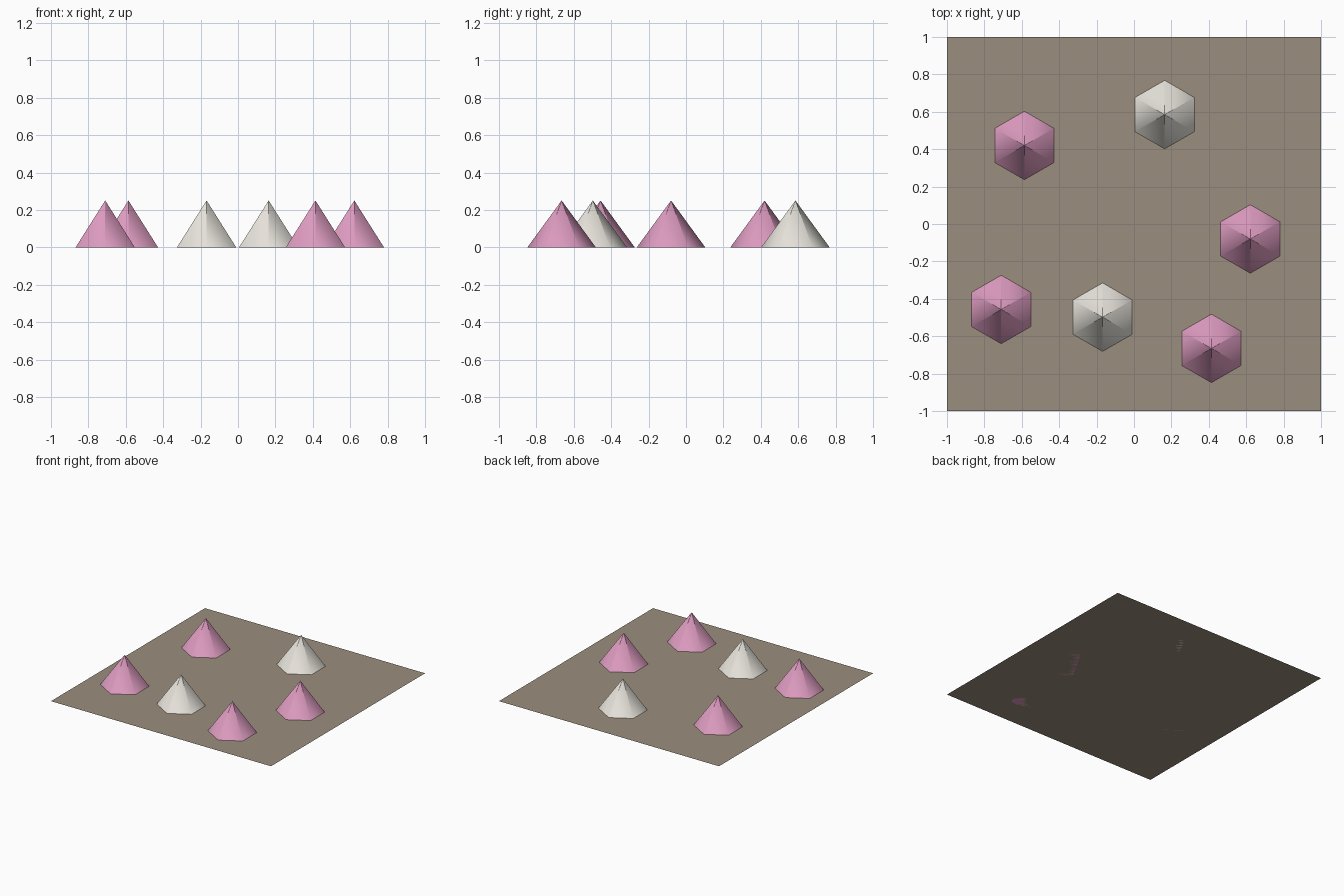
import bpy, bmesh
from math import sin, cos, pi, radians

if "Cube" in bpy.data.objects:
    bpy.data.objects.remove(bpy.data.objects["Cube"])

SIDES, RADIUS, HEIGHT, TIP = 6, 0.183, 0.25, 0.0005


def material(name, rgb):
    m = bpy.data.materials.new(name)
    m.diffuse_color = (*rgb, 1)
    m.use_nodes = True
    m.node_tree.nodes["Principled BSDF"].inputs["Base Color"].default_value = m.diffuse_color
    return m


def make_object(name, bm, mat, location=(0, 0, 0)):
    bm.normal_update()
    mesh = bpy.data.meshes.new(name)
    bm.to_mesh(mesh)
    bm.free()
    mesh.materials.append(mat)
    ob = bpy.data.objects.new(name, mesh)
    ob.location = location
    bpy.context.collection.objects.link(ob)
    return ob


def cone(name, x, y, mat):
    """Six-sided cone with a corner facing +y and -y, and a minute blunt tip."""
    bm = bmesh.new()
    low, high = [
        [bm.verts.new((-r * sin(2 * pi * i / SIDES), r * cos(2 * pi * i / SIDES), z))
         for i in range(SIDES)]
        for r, z in ((RADIUS, 0), (TIP, HEIGHT))]
    for i in range(SIDES):
        j = (i + 1) % SIDES
        bm.faces.new((low[i], low[j], high[j], high[i]))
    bm.faces.new(high)
    bm.faces.new(low[::-1])
    ob = make_object(name, bm, mat, (x, y, 0))
    # sides blend into each other, base and tip stay sharp
    bpy.ops.object.select_all(action='DESELECT')
    ob.select_set(True)
    bpy.context.view_layer.objects.active = ob
    bpy.ops.object.shade_smooth_by_angle(angle=radians(55))


soil = material("soil", (0.33, 0.27, 0.21))
pink = material("pink", (0.73, 0.33, 0.53))
white = material("white", (0.80, 0.77, 0.71))

# flat ground patch
bm = bmesh.new()
bmesh.ops.create_grid(bm, x_segments=1, y_segments=1, size=1)
make_object("ground_patch", bm, soil)

# scattered cones
pink_spots = [(-0.586, 0.42), (-0.71, -0.457), (0.622, -0.08), (0.414, -0.665)]
white_spots = [(0.164, 0.585), (-0.168, -0.498)]
for label, spots, mat in (("pink", pink_spots, pink), ("white", white_spots, white)):
    for n, (x, y) in enumerate(spots, 1):
        cone(f"{label}_cone_{n}", x, y, mat)
